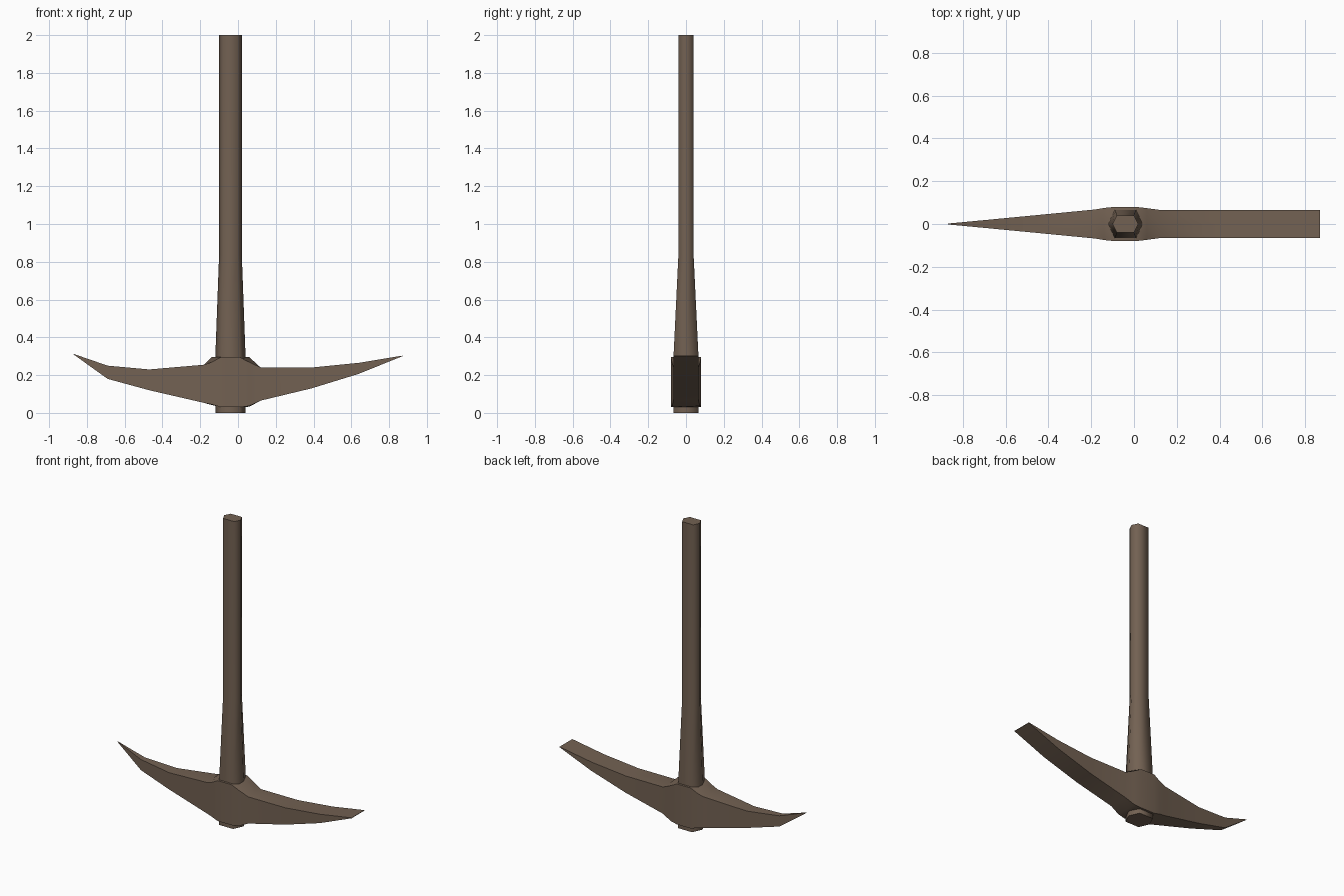
import bpy, bmesh, math

if "Cube" in bpy.data.objects:
    bpy.data.objects.remove(bpy.data.objects["Cube"])

brown = bpy.data.materials.new("worn brown")
brown.diffuse_color = (0.17, 0.12, 0.085, 1)
brown.use_nodes = True
brown.node_tree.nodes["Principled BSDF"].inputs["Base Color"].default_value = brown.diffuse_color


def loft(name, rings, smooth_angle):
    """Skin a list of equal-length point rings and cap both ends."""
    bm = bmesh.new()
    loops = [[bm.verts.new(p) for p in ring] for ring in rings]
    n = len(loops[0])
    for a, b in zip(loops, loops[1:]):
        for i in range(n):
            j = (i + 1) % n
            bm.faces.new((a[i], a[j], b[j], b[i]))
    bm.faces.new(loops[0])
    bm.faces.new(loops[-1])
    bmesh.ops.recalc_face_normals(bm, faces=bm.faces)
    mesh = bpy.data.meshes.new(name)
    bm.to_mesh(mesh)
    bm.free()
    mesh.materials.append(brown)
    obj = bpy.data.objects.new(name, mesh)
    bpy.context.collection.objects.link(obj)
    bpy.ops.object.select_all(action='DESELECT')
    obj.select_set(True)
    bpy.context.view_layer.objects.active = obj
    bpy.ops.object.shade_smooth_by_angle(angle=math.radians(smooth_angle))
    return obj


def hex_ring(z, rx, ry, flat):
    """Six-sided handle section, pointed towards +x and -x."""
    cx = -0.04
    return [(cx + rx, 0, z), (cx + flat, ry, z), (cx - flat, ry, z),
            (cx - rx, 0, z), (cx - flat, -ry, z), (cx + flat, -ry, z)]


def head_ring(x, low, high, w, low_mid=None, high_mid=None):
    """Rectangular head section with a centre point on top and bottom."""
    lm = low if low_mid is None else low_mid
    hm = high if high_mid is None else high_mid
    return [(x, -w, low), (x, 0, lm), (x, w, low),
            (x, w, high), (x, 0, hm), (x, -w, high)]


# Handle: straight through the eye, tapering to an even grip
loft("handle", [hex_ring(0.0, 0.08, 0.066, 0.05),
                hex_ring(0.30, 0.08, 0.066, 0.05),
                hex_ring(0.84, 0.06, 0.04, 0.04),
                hex_ring(2.0, 0.06, 0.04, 0.04)], 70)

# Head: pick point on the left, six-sided eye, flat chisel blade on the right
loft("pick_head", [head_ring(-0.87, 0.309, 0.312, 0.002),
                   head_ring(-0.69, 0.18, 0.25, 0.019),
                   head_ring(-0.47, 0.12, 0.23, 0.040),
                   head_ring(-0.18, 0.053, 0.255, 0.068),
                   head_ring(-0.14, 0.045, 0.268, 0.075, 0.042, 0.295),
                   head_ring(-0.09, 0.03, 0.295, 0.08),
                   head_ring(0.01, 0.03, 0.295, 0.08),
                   head_ring(0.06, 0.037, 0.268, 0.074, 0.033, 0.295),
                   head_ring(0.12, 0.065, 0.24, 0.066),
                   head_ring(0.39, 0.13, 0.24, 0.066),
                   head_ring(0.64, 0.207, 0.265, 0.066),
                   head_ring(0.87, 0.30, 0.303, 0.066)], 50)
